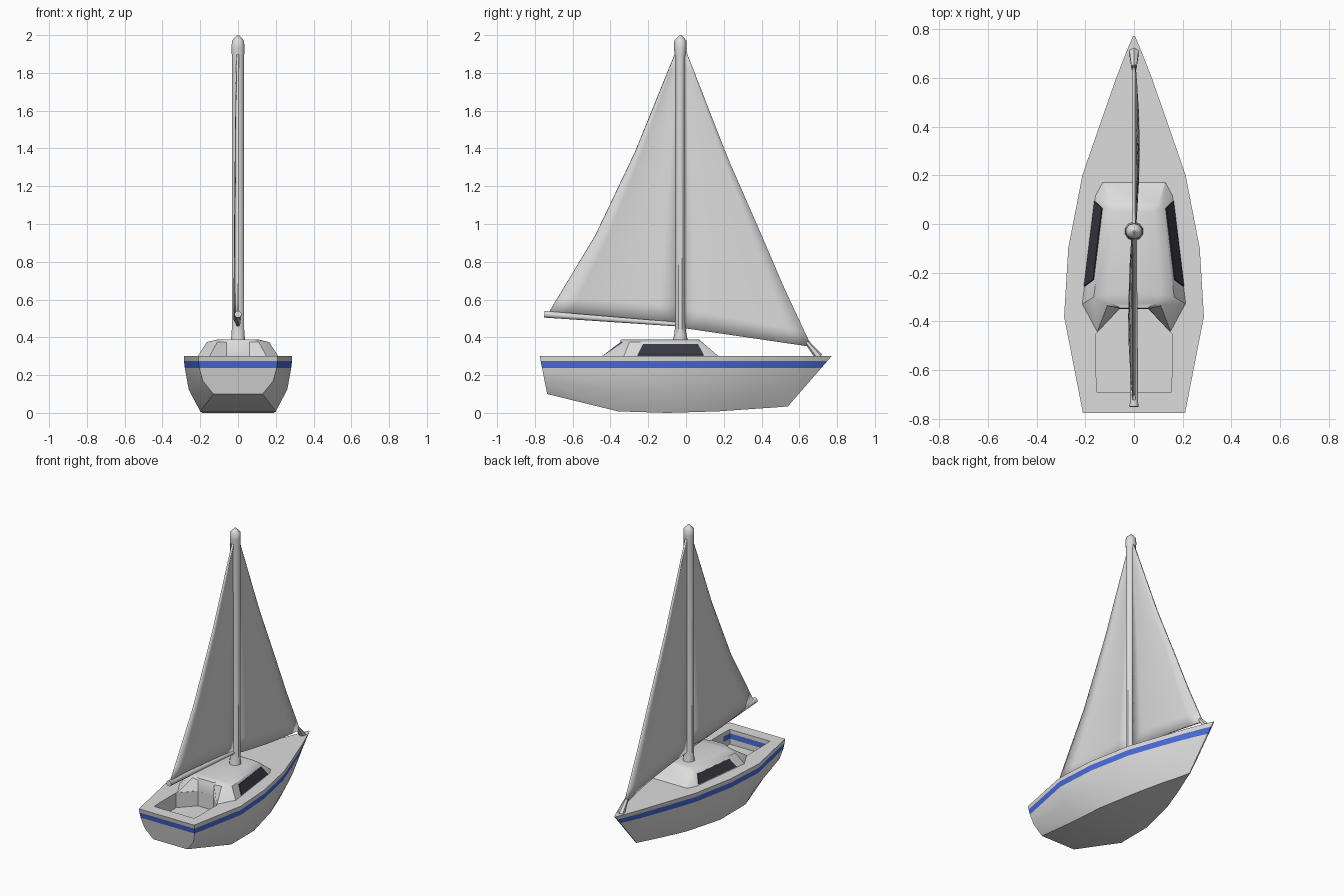
import bpy, bmesh, math
from mathutils import Vector

if "Cube" in bpy.data.objects:
    bpy.data.objects.remove(bpy.data.objects["Cube"])


def material(name, rgb):
    m = bpy.data.materials.new(name)
    m.diffuse_color = (*rgb, 1)
    m.use_nodes = True
    m.node_tree.nodes["Principled BSDF"].inputs["Base Color"].default_value = m.diffuse_color
    return m


WHITE = material("white", (0.72, 0.72, 0.72))
BLUE = material("stripe blue", (0.07, 0.15, 0.70))
DARK = material("window dark", (0.04, 0.04, 0.055))


def make(name, verts, faces, mats, smooth=None):
    me = bpy.data.meshes.new(name)
    bm = bmesh.new()
    vs = [bm.verts.new(v) for v in verts]
    for f in faces:
        bm.faces.new([vs[i] for i in f])
    bmesh.ops.recalc_face_normals(bm, faces=bm.faces)
    bm.to_mesh(me)
    bm.free()
    for m in mats:
        me.materials.append(m)
    ob = bpy.data.objects.new(name, me)
    bpy.context.collection.objects.link(ob)
    activate(ob)
    if smooth:
        bpy.ops.object.shade_smooth_by_angle(angle=math.radians(smooth))
    return ob


def activate(ob):
    bpy.ops.object.select_all(action='DESELECT')
    ob.select_set(True)
    bpy.context.view_layer.objects.active = ob


def loft(name, rings, mats, smooth=None, caps=(True, True)):
    """Skin equal rings; the ends are closed with strips between mirrored points."""
    n = len(rings[0])
    verts = [p for r in rings for p in r]
    faces = [(k * n + i, k * n + (i + 1) % n, (k + 1) * n + (i + 1) % n, (k + 1) * n + i)
             for k in range(len(rings) - 1) for i in range(n)]
    for use, o in zip(caps, (0, (len(rings) - 1) * n)):
        if use:
            faces += [(o + i, o + i + 1, o + n - 2 - i, o + n - 1 - i) for i in range(n // 2 - 1)]
    return make(name, verts, faces, mats, smooth)


def mirrored(half):
    return [tuple(p) for p in half] + [(-x, y, z) for x, y, z in reversed(half)]


def rod(name, a, b, ra, rb, sides=8):
    a, b = Vector(a), Vector(b)
    q = (b - a).to_track_quat('Z', 'Y')
    ang = [(i + 0.5) * math.tau / sides for i in range(sides)]
    rings = [[p + q @ Vector((r * math.cos(t), r * math.sin(t), 0)) for t in ang]
             for p, r in ((a, ra), (b, rb))]
    return loft(name, rings, [WHITE], 50)


# Hull: stations of deck y, deck half width, bottom y, bottom half width, bottom z
TOP, S0, S1 = 0.302, 0.238, 0.275
stations = [(-0.775, 0.21, -0.735, 0.13, 0.10), (-0.38, 0.287, -0.36, 0.20, 0.008),
            (-0.1, 0.27, -0.1, 0.19, 0), (0.2, 0.212, 0.17, 0.13, 0.008),
            (0.4, 0.143, 0.34, 0.075, 0.02), (0.6, 0.073, 0.46, 0.03, 0.028),
            (0.7, 0.034, 0.51, 0.012, 0.032), (0.772, 0.004, 0.54, 0.003, 0.035)]
rings = []
for yt, wt, yb, wb, zb in stations:
    half = []
    for z, f in ((TOP, 1), (S1, 0.99), (S0, 0.94), (zb + (S0 - zb) * 0.5, 0.7), (zb, 0)):
        half.append((wb + (wt - wb) * f, yb + (yt - yb) * (z - zb) / (TOP - zb), z))
    rings.append(mirrored(half))
hull = loft("hull", rings, [WHITE, BLUE])

# Cockpit well cut into the deck
well = [(0.06, -0.35), (0.155, -0.45), (0.155, -0.63), (0.152, -0.692)]
cutter = loft("cockpit_cutter", [mirrored([(x, y, z) for x, y in well])
                                 for z in (0.20, S0, S1, 0.40)], [WHITE, BLUE])
cutter.hide_render = True
activate(hull)
mod = hull.modifiers.new("cockpit", 'BOOLEAN')
mod.operation, mod.solver, mod.object = 'DIFFERENCE', 'EXACT', cutter
bpy.ops.object.modifier_apply(modifier=mod.name)
bpy.data.objects.remove(cutter)

# Blue stripe round the hull and the aft end of the cockpit
for p in hull.data.polygons:
    c = p.center
    inside = abs(c.x) < 0.158 and -0.63 < c.y < -0.34
    p.material_index = int(S0 < c.z < S1 and abs(p.normal.z) < 0.8 and not inside)
bpy.ops.object.shade_smooth_by_angle(angle=math.radians(32))

# Cabin: low sloped roof whose aft corners run down beside the cockpit
base = [(0.13, 0.175), (0.16, 0.12), (0.215, -0.33), (0.152, -0.447), (0.06, -0.35)]
roof = [(0.10, 0.085), (0.12, 0.07), (0.165, -0.30), (0.11, -0.335), (0.06, -0.347)]
crown = [(0.06, 0.07), (0.08, 0.05), (0.11, -0.29), (0.09, -0.325), (0.055, -0.345)]
loft("cabin", [mirrored([(x, y, 0.298) for x, y in base]),
               mirrored([(x, y, 0.375) for x, y in roof]),
               mirrored([(x, y, 0.388) for x, y in crown])], [WHITE], 35, (False, True))

# Side windows laid on the cabin sides
a, b = Vector((0.215, -0.33, 0.298)), Vector((0.16, 0.12, 0.298))
c, d = Vector((0.165, -0.30, 0.375)), Vector((0.12, 0.07, 0.375))
nrm = (b - a).cross(c - a).normalized()
nrm = nrm if nrm.x > 0 else -nrm
for side, label in ((1, "right"), (-1, "left")):
    quad = [a.lerp(b, u).lerp(c.lerp(d, u), v) + nrm * 0.002
            for u, v in ((0.16, 0.09), (0.95, 0.09), (0.96, 0.82), (0.2, 0.82))]
    pane = make("window_" + label, [(p.x * side, p.y, p.z) for p in quad], [(0, 1, 2, 3)], [DARK])
    sol = pane.modifiers.new("thickness", 'SOLIDIFY')
    sol.thickness, sol.offset = 0.006, 0

# Mast with flared foot and pointed cap
MY = -0.03
prof = [(0.38, 0.040, 0.040), (0.42, 0.036, 0.032), (0.45, 0.034, 0.028), (1.88, 0.034, 0.027),
        (1.93, 0.036, 0.034), (1.97, 0.034, 0.032), (1.985, 0.02, 0.02), (2.0, 0.004, 0.004)]
loft("mast", [[(rx * math.cos(t), MY + ry * math.sin(t), z)
               for t in ((i + 0.5) * math.tau / 10 for i in range(10))]
              for z, rx, ry in prof], [WHITE], 40)

# Boom and forestay fitting
rod("boom", (0, MY, 0.468), (0, -0.75, 0.522), 0.012, 0.019)
rod("bow_fitting", (0, 0.705, 0.295), (0, 0.64, 0.375), 0.022, 0.012, 6)


def on_path(path, t):
    s = t * (len(path) - 1)
    i = min(int(s), len(path) - 2)
    return Vector(path[i]).lerp(Vector(path[i + 1]), s - i)


def sail(name, luff, leech, belly, rows=15, cols=6):
    """Grid between two edge paths of (y, z), from foot to head, with a soft belly."""
    verts, faces = [], []
    for r in range(rows + 1):
        t = r / rows
        p, q = on_path(luff, t), on_path(leech, t)
        for k in range(cols + 1):
            u = k / cols
            y, z = p.lerp(q, u)
            verts.append((belly * math.sin(math.pi * u) * (1 - t) ** 0.5, y, z))
    w = cols + 1
    for r in range(rows):
        for k in range(cols):
            i = r * w + k
            faces.append((i, i + 1, i + w + 1, i + w))
    ob = make(name, verts, faces, [WHITE], 40)
    sol = ob.modifiers.new("thickness", 'SOLIDIFY')
    sol.thickness, sol.offset = 0.012, 0


# Main sail behind the mast and jib in front
sail("main_sail", [(-0.04, 0.47), (-0.04, 0.96), (-0.04, 1.43), (-0.04, 1.92)],
     [(-0.73, 0.525), (-0.48, 0.94), (-0.27, 1.38), (-0.05, 1.92)], -0.018)
sail("jib", [(-0.02, 0.45), (-0.02, 0.83), (-0.02, 1.20), (-0.02, 1.57), (-0.02, 1.94)],
     [(0.665, 0.35), (0.52, 0.66), (0.40, 0.94), (0.22, 1.35), (-0.01, 1.94)], 0.018)
